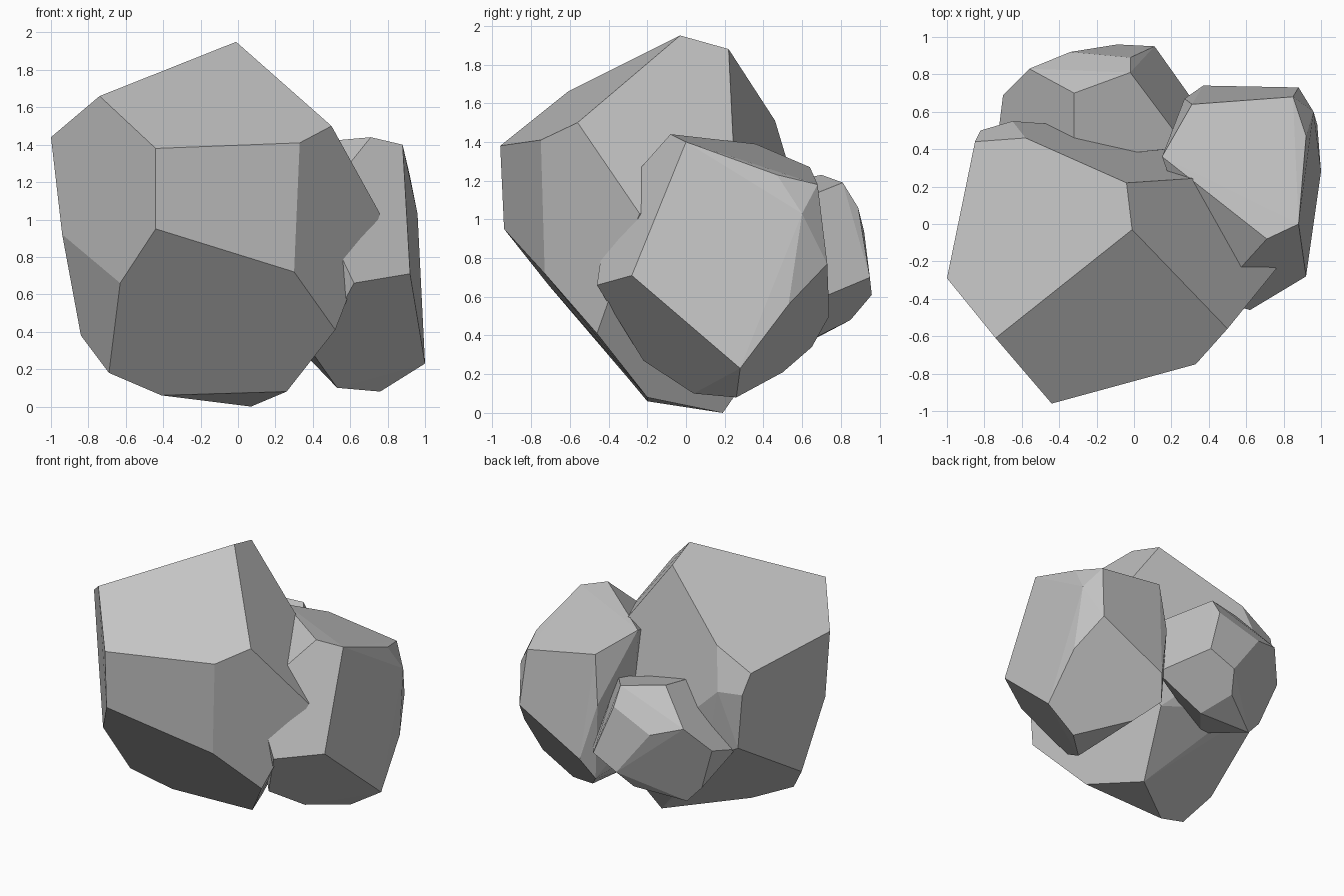
import bpy
import bmesh
from math import radians
from mathutils import Vector

# Remove the default cube if the scene has it
default_cube = bpy.data.objects.get("Cube")
if default_cube:
    bpy.data.objects.remove(default_cube, do_unlink=True)


def make_material(name, colour):
    material = bpy.data.materials.new(name)
    material.use_nodes = True
    material.diffuse_color = colour
    shader = next(node for node in material.node_tree.nodes
                  if node.type == "BSDF_PRINCIPLED")
    shader.inputs["Base Color"].default_value = colour
    shader.inputs["Roughness"].default_value = 0.9
    return material


def make_boulder(name, corners, material):
    """Wrap a faceted stone around its corners, given in hundredths of a unit."""
    mesh = bpy.data.meshes.new(name)
    bm = bmesh.new()
    for corner in corners:
        bm.verts.new(Vector(corner) / 100)
    hull = bmesh.ops.convex_hull(bm, input=bm.verts[:])
    leftovers = [item for item in hull["geom_interior"]
                 if isinstance(item, bmesh.types.BMVert)]
    bmesh.ops.delete(bm, geom=leftovers, context="VERTS")
    # Merge nearly coplanar triangles into broad chiselled facets
    bmesh.ops.dissolve_limit(bm, angle_limit=radians(4),
                             verts=bm.verts[:], edges=bm.edges[:])
    bmesh.ops.recalc_face_normals(bm, faces=bm.faces[:])
    for face in bm.faces:
        face.smooth = False
    bm.to_mesh(mesh)
    bm.free()
    mesh.materials.append(material)
    boulder = bpy.data.objects.new(name, mesh)
    bpy.context.scene.collection.objects.link(boulder)
    return boulder


stone_grey = make_material("stone grey", (0.55, 0.55, 0.55, 1))

# Tall main boulder: crown, front wall, left wall, underside, hidden back
large_boulder = [
    (-1, -3, 195), (-74, -61, 166), (-100, -29, 144), (-4, 22, 188),
    (-44, -96, 138), (33, -75, 141), (50, -56, 150), (76, -24, 103),
    (-44, -94, 95), (30, -73, 72), (-63, -71, 66), (52, -46, 41),
    (-94, -32, 92), (-84, -18, 38), (-69, -30, 18), (-41, -20, 6),
    (7, 19, 0), (26, -20, 8),
    (-58, 46, 151), (-85, 44, 136), (-65, 55, 121), (-82, 50, 121),
    (-77, 48, 79), (-52, 50, 65), (17, 49, 43), (56, 26, 107),
]

# Medium boulder leaning on the +x side: top, outer wall, underside, buried side
side_boulder = [
    (71, -8, 144), (88, 0, 140), (92, 47, 123), (85, 68, 118),
    (31, 64, 127), (15, 36, 139),
    (92, -28, 71), (62, -46, 66), (100, 28, 23), (98, 53, 56),
    (96, 60, 103), (88, 73, 77), (27, 67, 91), (37, 74, 50),
    (76, 26, 8), (53, 4, 10), (43, 50, 21), (30, 65, 34),
    (41, -22, 27), (42, -40, 108), (20, 35, 60),
]

# Small boulder tucked behind: top, back wall, underside, buried side
rear_boulder = [
    (-32, 70, 123), (-2, 81, 119), (-2, 89, 106), (-34, 92, 94),
    (-56, 83, 101), (-70, 69, 83), (-73, 45, 76),
    (11, 95, 70), (-9, 96, 61), (-16, 85, 48),
    (-58, 64, 50), (-47, 66, 38), (-5, 65, 38), (-30, 35, 45),
    (33, 64, 57), (28, 41, 103), (-32, 35, 116),
]

make_boulder("large_boulder", large_boulder, stone_grey)
make_boulder("side_boulder", side_boulder, stone_grey)
make_boulder("rear_boulder", rear_boulder, stone_grey)
